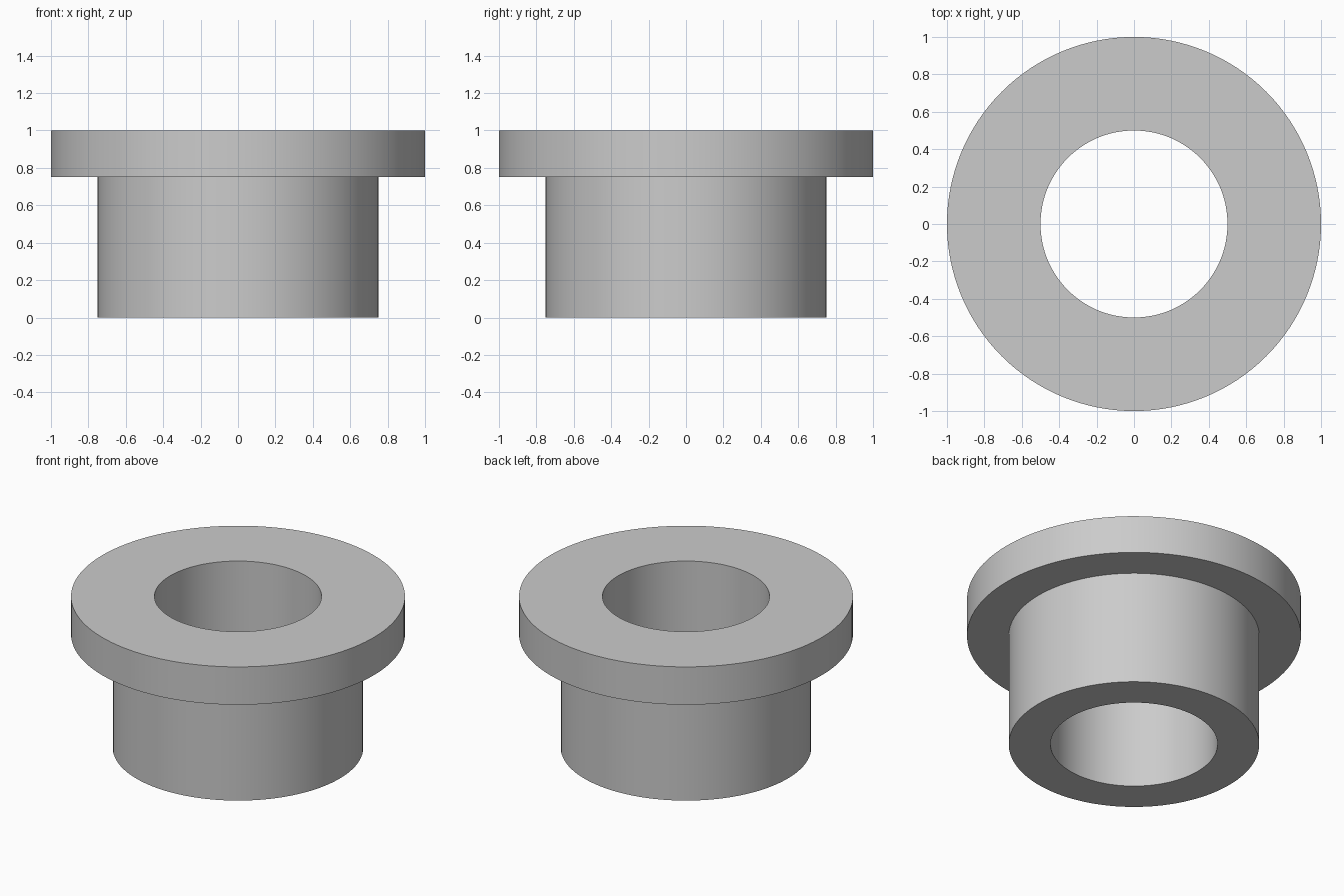
import bpy
import bmesh
from math import cos, sin, tau

cube = bpy.data.objects.get("Cube")
if cube:
    bpy.data.objects.remove(cube, do_unlink=True)

SEGMENTS = 128
BORE, BODY, FLANGE = 0.5, 0.75, 1.0      # radii
SHOULDER, TOP = 0.75, 1.0                # heights

# Plain grey metal
grey = bpy.data.materials.new("grey metal")
grey.use_nodes = True
colour = (0.6, 0.6, 0.6, 1)
grey.diffuse_color = colour
grey.node_tree.nodes["Principled BSDF"].inputs["Base Color"].default_value = colour

# Closed cross-section of the bushing, as (radius, height)
profile = [(BORE, 0), (BODY, 0), (BODY, SHOULDER),
           (FLANGE, SHOULDER), (FLANGE, TOP), (BORE, TOP)]

# Turn the cross-section around the z axis
bm = bmesh.new()
rings = []
for r, z in profile:
    angles = [tau * i / SEGMENTS for i in range(SEGMENTS)]
    rings.append([bm.verts.new((r * cos(a), r * sin(a), z)) for a in angles])
for k, low in enumerate(rings):
    high = rings[(k + 1) % len(rings)]
    for i in range(SEGMENTS):
        j = (i + 1) % SEGMENTS
        bm.faces.new((low[i], low[j], high[j], high[i]))
bmesh.ops.recalc_face_normals(bm, faces=bm.faces)

mesh = bpy.data.meshes.new("flanged_bushing")
bm.to_mesh(mesh)
bm.free()
mesh.materials.append(grey)
bushing = bpy.data.objects.new("flanged_bushing", mesh)
bpy.context.collection.objects.link(bushing)

# Smooth walls with crisp rims
bpy.ops.object.select_all(action='DESELECT')
bushing.select_set(True)
bpy.context.view_layer.objects.active = bushing
bpy.ops.object.shade_smooth_by_angle()
